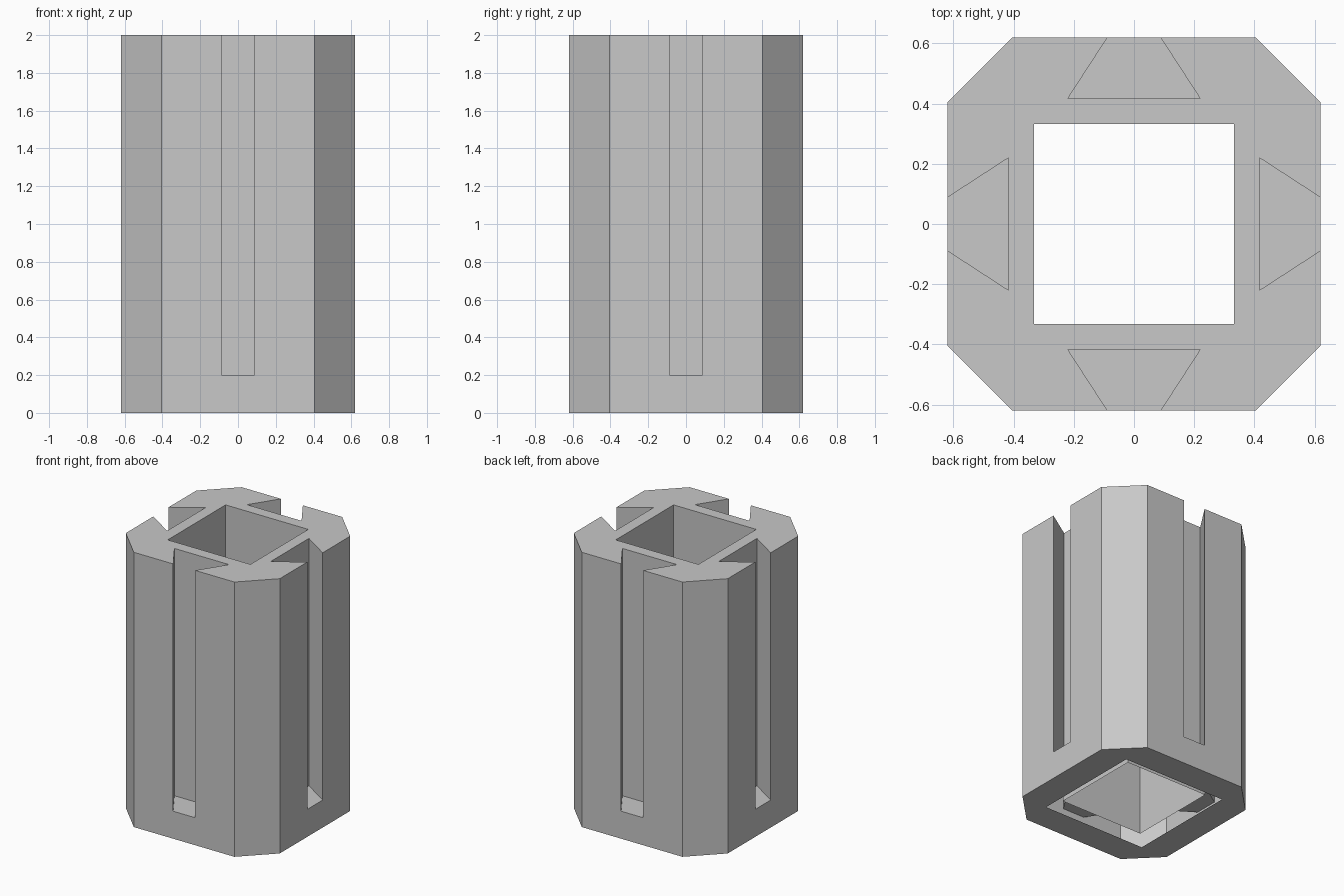
import bpy
import bmesh
from math import pi
from mathutils import Matrix, Vector

cube = bpy.data.objects.get("Cube")
if cube:
    bpy.data.objects.remove(cube, do_unlink=True)

HEIGHT = 2.0
OUT = 0.62            # half width across the flats
FLAT = 0.405          # half length of each flat side
MID = (OUT + FLAT) / 2
BORE = 0.333          # half width of the square tube
TUBE_Z = 0.04         # lower end of the tube
OPENING = 0.412       # half width of the opening in the base
SLOT_Z = 0.2
SLOT_MOUTH = 0.088
SLOT_BACK = 0.22
SLOT_Y = 0.417

grey = bpy.data.materials.new("light grey")
grey.use_nodes = True
colour = (0.58, 0.58, 0.58, 1)
grey.diffuse_color = colour
grey.node_tree.nodes["Principled BSDF"].inputs["Base Color"].default_value = colour

bm = bmesh.new()


def face(points, turn):
    bm.faces.new([bm.verts.new(turn @ Vector(p)) for p in points])


def wall(a, b, low, high, turn):
    face([(*a, low), (*b, low), (*b, high), (*a, high)], turn)


def level(outline, z, turn):
    face([(x, y, z) for x, y in outline], turn)


def mirrored(half):
    return half + [(-x, y) for x, y in reversed(half)]


for quarter in range(4):
    turn = Matrix.Rotation(quarter * pi / 2, 3, 'Z')

    # Outer side with the slot mouth cut out of it
    side = mirrored([(FLAT, 0), (FLAT, HEIGHT), (SLOT_MOUTH, HEIGHT), (SLOT_MOUTH, SLOT_Z)])
    face([(x, -OUT, z) for x, z in side], turn)

    # Corner chamfer, in two halves that meet the top and base seams
    wall((FLAT, -OUT), (MID, -MID), 0, HEIGHT, turn)
    wall((MID, -MID), (OUT, -FLAT), 0, HEIGHT, turn)

    # Dovetail slot walls and floor
    slot = mirrored([(SLOT_MOUTH, -OUT), (SLOT_BACK, -SLOT_Y)])
    for a, b in zip(slot, slot[1:]):
        wall(a, b, SLOT_Z, HEIGHT, turn)
    level(slot, SLOT_Z, turn)

    # Top face around the slot, and the base rim
    level(mirrored([(BORE, -BORE), (MID, -MID), (FLAT, -OUT),
                    (SLOT_MOUTH, -OUT), (SLOT_BACK, -SLOT_Y)]), HEIGHT, turn)
    level(mirrored([(OPENING, -OPENING), (MID, -MID), (FLAT, -OUT)]), 0, turn)

    # Square inner tube
    wall((-BORE, -BORE), (BORE, -BORE), TUBE_Z, HEIGHT, turn)

bmesh.ops.remove_doubles(bm, verts=bm.verts, dist=0.0005)

# Merge the two halves of each chamfer
seams = [e for e in bm.edges if len(e.link_faces) == 2
         and abs(e.verts[0].co.z - e.verts[1].co.z) > HEIGHT - 0.01
         and abs(abs(e.verts[0].co.x) - MID) < 0.001]
bmesh.ops.dissolve_edges(bm, edges=seams, use_verts=False)
bmesh.ops.recalc_face_normals(bm, faces=bm.faces)

mesh = bpy.data.meshes.new("slotted_post")
bm.to_mesh(mesh)
bm.free()
mesh.materials.append(grey)
post = bpy.data.objects.new("slotted_post", mesh)
bpy.context.scene.collection.objects.link(post)
